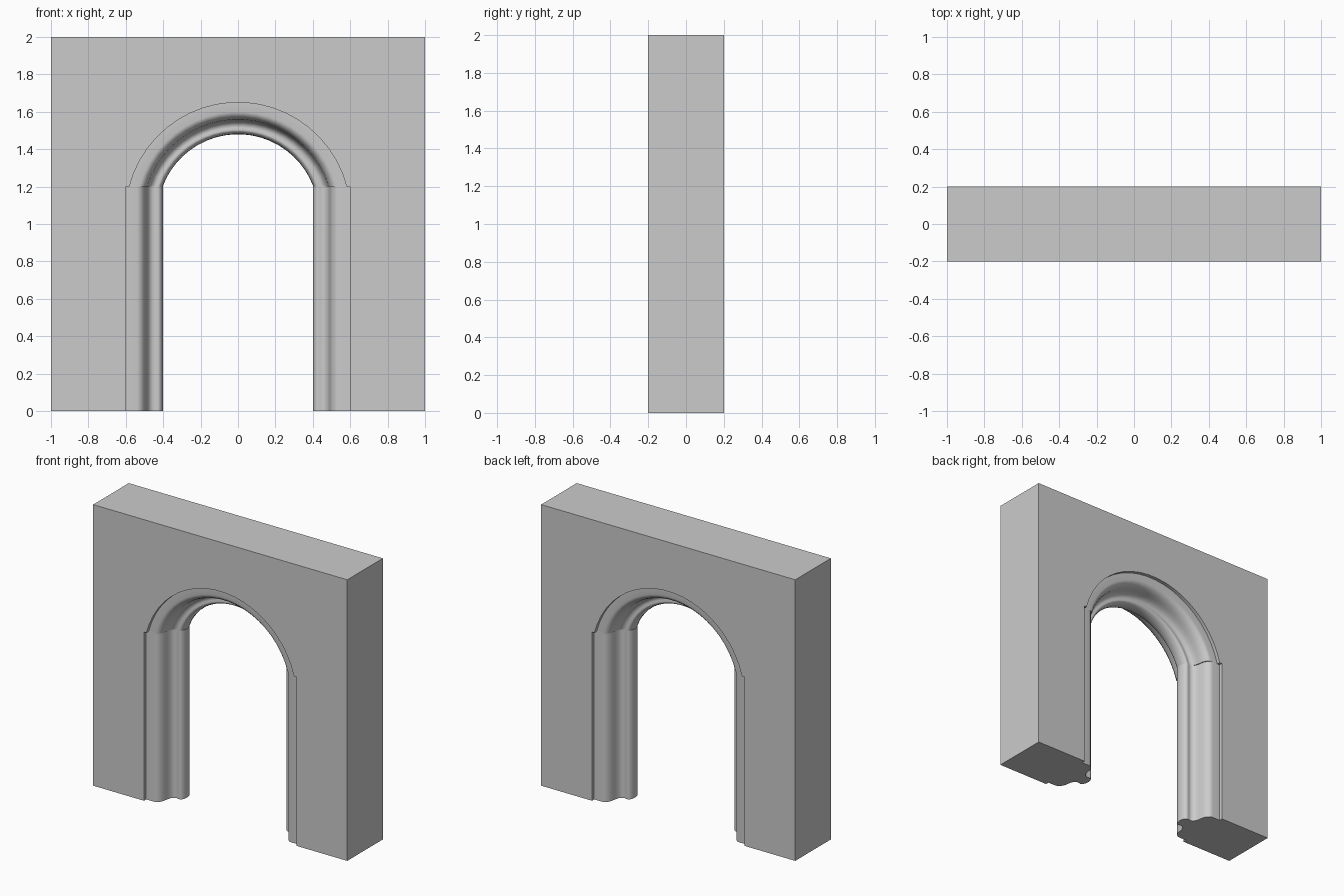
import bpy, bmesh, math

if "Cube" in bpy.data.objects:
    bpy.data.objects.remove(bpy.data.objects["Cube"])

W, H, D = 1.0, 2.0, 0.2          # half width, height, half depth of the wall
SPRING, CENTRE_Z = 1.2, 1.05     # top of the jambs, centre of the arch circle
SEGS = 21                        # steps along the arch

# Half of the moulding: (inward fraction of the moulding width, y)
half = [(0, -.2), (0, -.175), (.30, -.175), (.38, -.172), (.47, -.155), (.53, -.13),
        (.55, -.10), (.58, -.075), (.63, -.058), (.71, -.047), (.79, -.047),
        (.86, -.051), (.90, -.049), (.95, -.04), (.985, -.022), (1, 0)]
profile = half + [(t, -y) for t, y in reversed(half[:-1])]


def jamb(side, z):
    return [(side * (.6 - .2 * t), y, z) for t, y in profile]


def arch(k):
    """Section k of the arch; every arc starts and ends level with the jamb tops."""
    out = []
    for t, y in profile:
        r = .6 - .17 * t
        a0 = math.asin((SPRING - CENTRE_Z) / r)
        a = math.pi - a0 - (math.pi - 2 * a0) * k / SEGS
        out.append((r * math.cos(a), y, CENTRE_Z + r * math.sin(a)))
    return out


# Moulded opening: left jamb, arch, right jamb in one sweep
stations = [jamb(-1, 0), jamb(-1, SPRING)]
stations += [arch(k) for k in range(SEGS + 1)]
stations += [jamb(1, SPRING), jamb(1, 0)]

bm = bmesh.new()
rows = [[bm.verts.new(p) for p in s] for s in stations]
for a, b in zip(rows, rows[1:]):
    for i in range(len(profile) - 1):
        bm.faces.new((a[i], a[i + 1], b[i + 1], b[i]))

# Outer corners of the wall, front and back: left bottom, left top, right top, right bottom
corners = [(-W, 0), (-W, H), (W, H), (W, 0)]
front = [bm.verts.new((x, -D, z)) for x, z in corners]
back = [bm.verts.new((x, D, z)) for x, z in corners]

# Sides and top
for i in range(3):
    bm.faces.new((front[i], front[i + 1], back[i + 1], back[i]))
# Front and back faces around the opening
bm.faces.new(front + [r[0] for r in reversed(rows)])
bm.faces.new(back + [r[-1] for r in reversed(rows)])
# Undersides of the two legs
bm.faces.new([front[0]] + rows[0] + [back[0]])
bm.faces.new([front[3]] + rows[-1] + [back[3]])

big = [f for f in bm.faces if len(f.verts) > 4]
bmesh.ops.recalc_face_normals(bm, faces=bm.faces[:])
bmesh.ops.triangulate(bm, faces=big)

mesh = bpy.data.meshes.new("arched_wall")
bm.to_mesh(mesh)
bm.free()
wall = bpy.data.objects.new("arched_wall", mesh)
bpy.context.collection.objects.link(wall)

# Single plain stone colour
stone = bpy.data.materials.new("stone grey")
stone.diffuse_color = (.6, .6, .6, 1)
stone.use_nodes = True
stone.node_tree.nodes["Principled BSDF"].inputs["Base Color"].default_value = stone.diffuse_color
mesh.materials.append(stone)

bpy.context.view_layer.objects.active = wall
wall.select_set(True)
bpy.ops.object.shade_smooth_by_angle(angle=math.radians(40))
